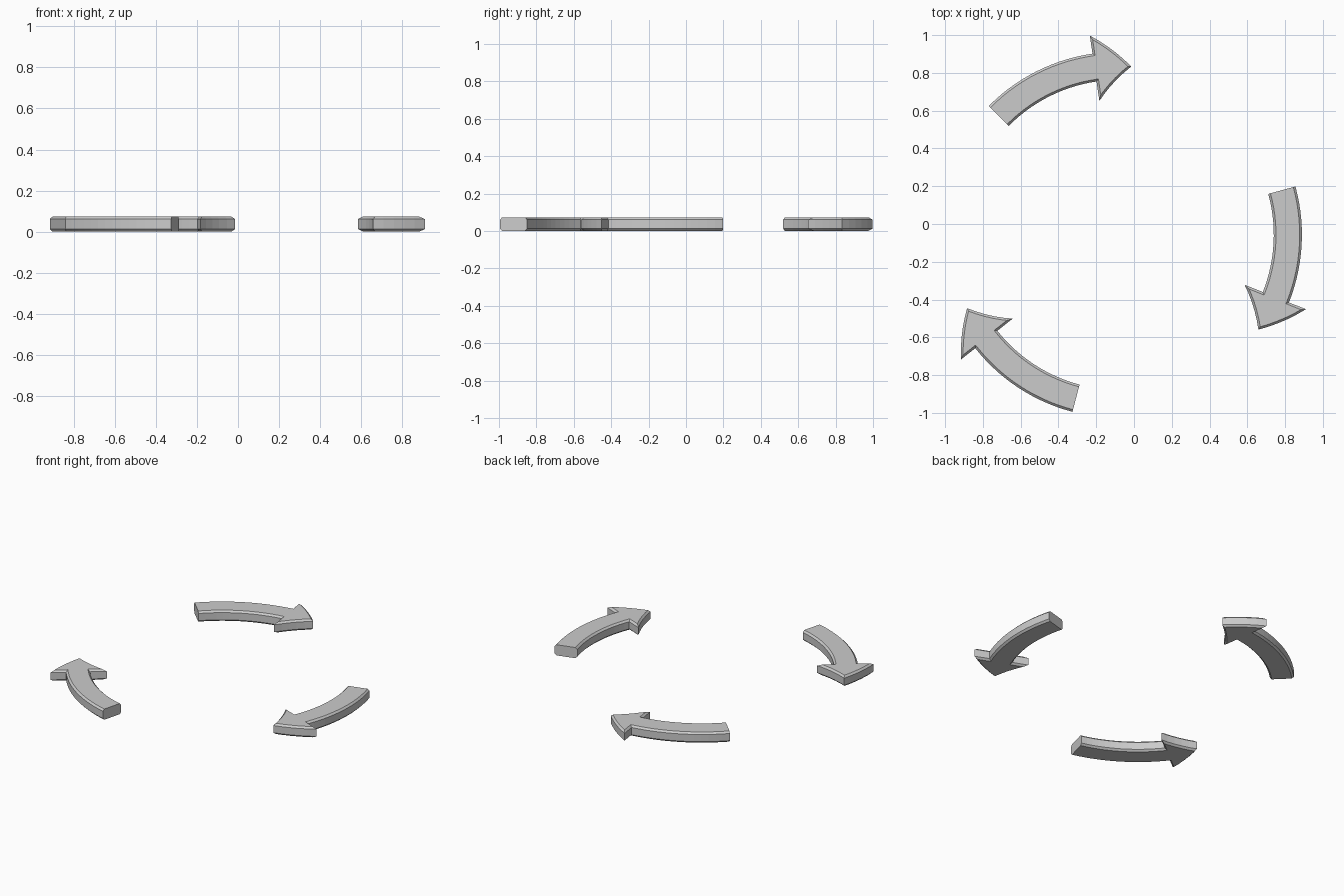
import bpy, bmesh
from math import cos, sin, radians

if "Cube" in bpy.data.objects:
    bpy.data.objects.remove(bpy.data.objects["Cube"])

CENTRE = (-0.08, -0.057)
HEIGHT, BEVEL = 0.073, 0.012
R_IN, R_OUT = 0.82, 0.969            # shaft radii
BARB_IN, BARB_OUT, TIP = 0.716, 1.066, 0.893
A_TAIL, A_NECK, A_TIP = 15.3, -21.7, -34.2   # degrees
SHAFT_N, HEAD_N = 14, 5


def steps(p, q, n):
    """n+1 evenly spaced (angle, radius) points from p to q."""
    return [(p[0] + (q[0] - p[0]) * i / n, p[1] + (q[1] - p[1]) * i / n)
            for i in range(n + 1)]


# Arrow outline in polar coordinates, tail to tip and back
outline = (steps((A_TAIL, R_IN), (A_NECK, R_IN), SHAFT_N)
           + steps((A_NECK, BARB_IN), (A_TIP, TIP), HEAD_N)
           + steps((A_TIP, TIP), (A_NECK, BARB_OUT), HEAD_N)[1:]
           + steps((A_NECK, R_OUT), (A_TAIL, R_OUT), SHAFT_N))


def make_arrow(name, turn):
    bm = bmesh.new()
    pts = [(CENTRE[0] + r * cos(radians(a + turn)),
            CENTRE[1] + r * sin(radians(a + turn))) for a, r in outline]
    low = [bm.verts.new((x, y, 0)) for x, y in pts]
    top = [bm.verts.new((x, y, HEIGHT)) for x, y in pts]
    n = len(pts)
    bm.faces.new(low)
    bm.faces.new(top)
    for i in range(n):
        j = (i + 1) % n
        bm.faces.new((low[i], low[j], top[j], top[i]))
    bmesh.ops.recalc_face_normals(bm, faces=bm.faces[:])
    # Chamfer the upper and lower rims, leaving the tail end flat
    rims = [bm.edges.get((ring[i], ring[i + 1]))
            for ring in (low, top) for i in range(n - 1)]
    bmesh.ops.bevel(bm, geom=rims, offset=BEVEL, offset_type='OFFSET',
                    segments=1, profile=0.5, affect='EDGES')
    me = bpy.data.meshes.new(name)
    bm.to_mesh(me)
    bm.free()
    bpy.context.collection.objects.link(bpy.data.objects.new(name, me))


# Three arrows chasing each other around a circle
for name, turn in (("right_arrow", 0), ("back_arrow", 120), ("left_arrow", 240)):
    make_arrow(name, turn)
